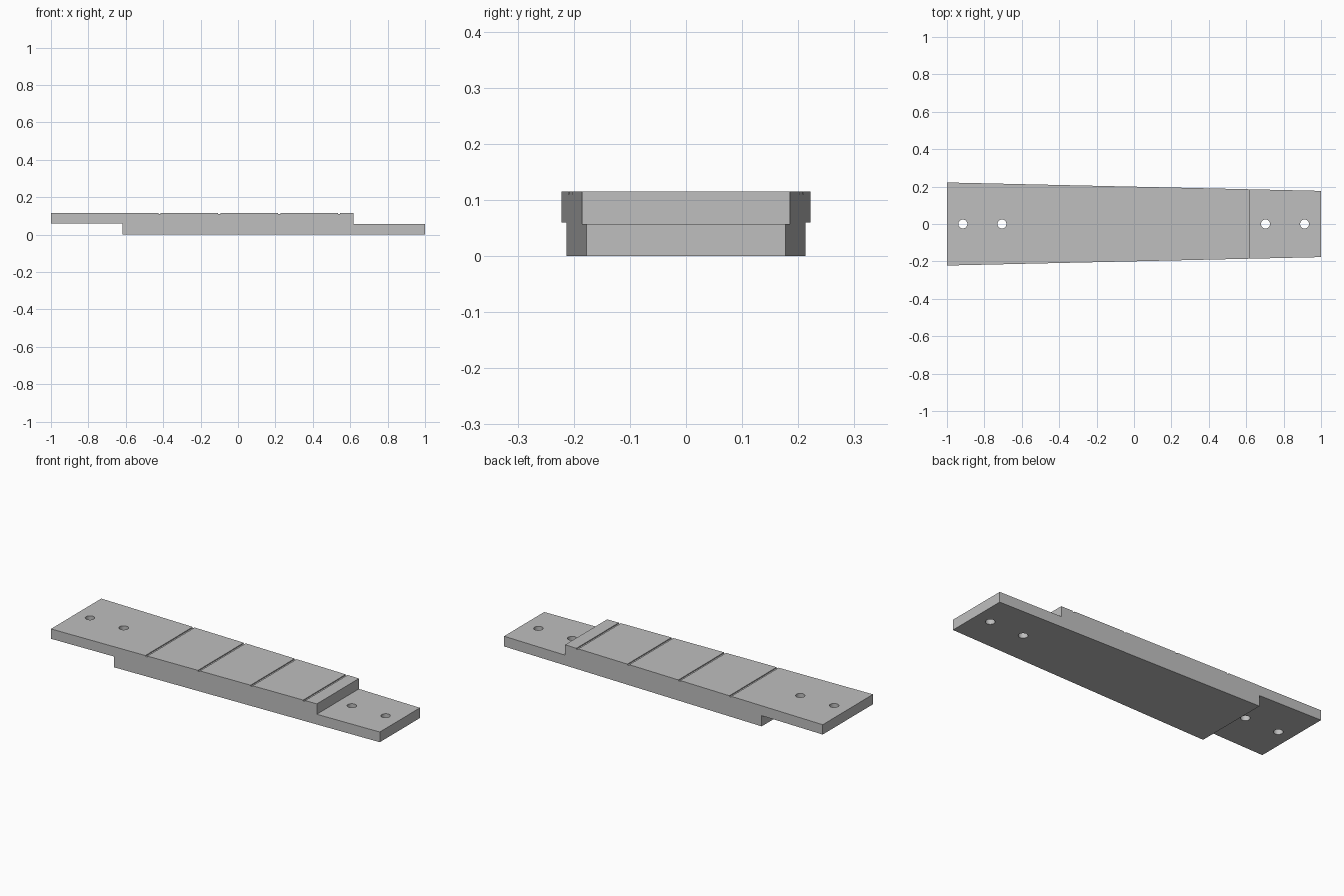
import bpy
import bmesh

cube = bpy.data.objects.get("Cube")
if cube:
    bpy.data.objects.remove(cube, do_unlink=True)

HEIGHT, TAB_TOP, LAP_UNDER = 0.115, 0.057, 0.06
STEP = 0.617
GROOVE_W, GROOVE_D = 0.012, 0.005
GROOVES = [-0.42 + 0.32 * i for i in range(4)]
HOLES = [-0.915, -0.706, 0.703, 0.912]


def half_width(x):
    return 0.1995 - 0.0225 * x


# Material
grey = bpy.data.materials.new("plain grey")
grey.use_nodes = True
colour = (0.52, 0.52, 0.52, 1)
grey.diffuse_color = colour
grey.node_tree.nodes["Principled BSDF"].inputs["Base Color"].default_value = colour

# Side profile: two half-lap ends and a grooved top
profile = [(-1, LAP_UNDER), (-STEP, LAP_UNDER), (-STEP, 0), (1, 0),
           (1, TAB_TOP), (STEP, TAB_TOP), (STEP, HEIGHT)]
for x in reversed(GROOVES):
    r, l, floor = x + GROOVE_W / 2, x - GROOVE_W / 2, HEIGHT - GROOVE_D
    profile += [(r, HEIGHT), (r, floor), (l, floor), (l, HEIGHT)]
profile.append((-1, HEIGHT))

# Tapered plank: the profile bridged between its two slanted sides
bm = bmesh.new()
front = [bm.verts.new((x, -half_width(x), z)) for x, z in profile]
back = [bm.verts.new((x, half_width(x), z)) for x, z in profile]
bm.faces.new(front)
bm.faces.new(back[::-1])
n = len(profile)
for i in range(n):
    j = (i + 1) % n
    bm.faces.new((front[j], front[i], back[i], back[j]))
bmesh.ops.recalc_face_normals(bm, faces=bm.faces)
mesh = bpy.data.meshes.new("lap_jointed_plank")
bm.to_mesh(mesh)
bm.free()
mesh.materials.append(grey)
plank = bpy.data.objects.new("lap_jointed_plank", mesh)
bpy.context.collection.objects.link(plank)

# Screw holes through both lap ends
for i, x in enumerate(HOLES):
    bpy.ops.mesh.primitive_cylinder_add(vertices=32, radius=0.024, depth=0.4,
                                        location=(x, 0, 0.06))
    cutter = bpy.context.object
    cutter.name = f"hole_cutter_{i + 1}"
    cutter.data.materials.append(grey)
    cutter.hide_render = True
    cutter.hide_set(True)
    cut = plank.modifiers.new(f"hole_{i + 1}", 'BOOLEAN')
    cut.operation = 'DIFFERENCE'
    cut.solver = 'EXACT'
    cut.object = cutter

# Bake the holes, then drop the cutters
bpy.ops.object.select_all(action='DESELECT')
bpy.context.view_layer.objects.active = plank
plank.select_set(True)
for name in [m.name for m in plank.modifiers]:
    cutter = plank.modifiers[name].object
    bpy.ops.object.modifier_apply(modifier=name)
    bpy.data.objects.remove(cutter, do_unlink=True)
bpy.ops.object.shade_smooth_by_angle(angle=0.5)
